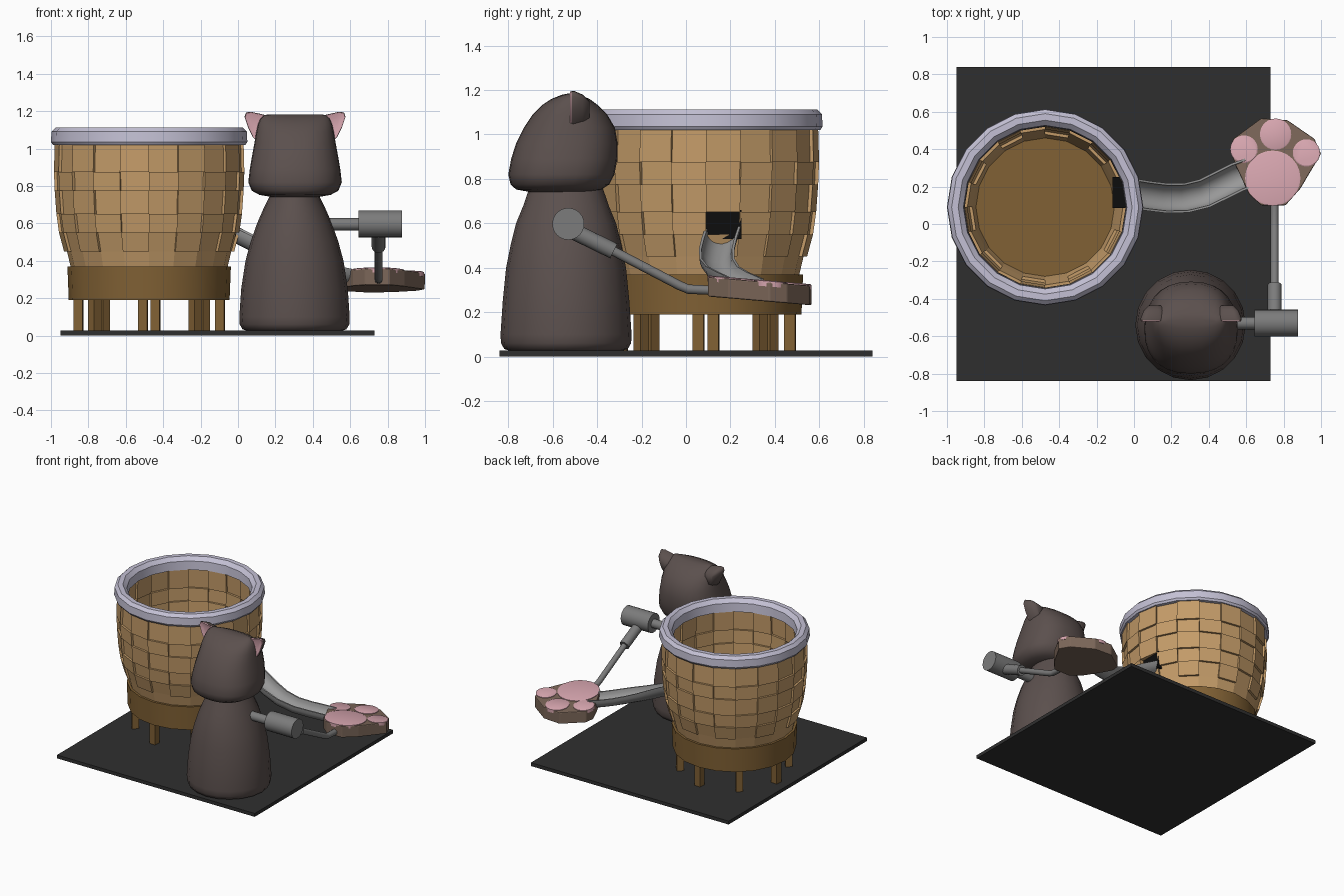
import bpy, bmesh
from math import sin, cos, pi, radians
from mathutils import Vector, Matrix

if "Cube" in bpy.data.objects:
    bpy.data.objects.remove(bpy.data.objects["Cube"])

def mat(name, r, g, b):
    m = bpy.data.materials.new(name)
    m.diffuse_color = (r, g, b, 1)
    m.use_nodes = True
    m.node_tree.nodes["Principled BSDF"].inputs["Base Color"].default_value = m.diffuse_color
    return m

TAN, WOOD = mat("tan", .55, .33, .14), mat("wood", .22, .12, .035)
RIM, DARK = mat("rim", .55, .53, .66), mat("dark", .028, .028, .028)
FUR, PINK = mat("fur", .105, .08, .075), mat("pink", .68, .38, .43)
PAW, METAL = mat("paw", .2, .135, .1), mat("metal", .2, .2, .2)
BLACK, CHUTE = mat("black", .004, .004, .004), mat("chute", .32, .32, .32)

def make(name, verts, faces, m, angle=None):
    me = bpy.data.meshes.new(name)
    me.from_pydata([tuple(v) for v in verts], [], faces)
    bm = bmesh.new()
    bm.from_mesh(me)
    bmesh.ops.recalc_face_normals(bm, faces=bm.faces)
    bm.to_mesh(me)
    bm.free()
    ob = bpy.data.objects.new(name, me)
    bpy.context.collection.objects.link(ob)
    me.materials.append(m)
    if angle:
        bpy.ops.object.select_all(action='DESELECT')
        ob.select_set(True)
        bpy.context.view_layer.objects.active = ob
        bpy.ops.object.shade_smooth_by_angle(angle=radians(angle))
    return ob

def loft(name, rings, m, angle=None, closed=False):
    """Skin equal-sized closed rings; cap both ends unless closed on itself."""
    n, k = len(rings[0]), len(rings)
    faces = [(a * n + i, a * n + (i + 1) % n, (a + 1) % k * n + (i + 1) % n, (a + 1) % k * n + i)
             for a in range(k if closed else k - 1) for i in range(n)]
    if not closed:
        faces += [tuple(range(n)), tuple(range((k - 1) * n, k * n))]
    return make(name, [v for r in rings for v in r], faces, m, angle)

def circle(cx, cy, z, rx, ry, n):
    return [(cx + rx * cos(2 * pi * i / n), cy + ry * sin(2 * pi * i / n), z) for i in range(n)]

def box(name, lo, hi, m):
    return loft(name, [[(lo[0], lo[1], z), (hi[0], lo[1], z), (hi[0], hi[1], z), (lo[0], hi[1], z)]
                       for z in (lo[2], hi[2])], m)

def tube(name, pts, r, m, n=16):
    pts, rings = [Vector(p) for p in pts], []
    for i, p in enumerate(pts):
        d = (pts[min(i + 1, len(pts) - 1)] - pts[max(i - 1, 0)]).normalized()
        q = d.to_track_quat('Z', 'Y')
        rings.append([p + q @ Vector(v) for v in circle(0, 0, 0, r, r, n)])
    return loft(name, rings, m, 40)

# Base plate
box("base_plate", (-.95, -.84, 0), (.73, .84, .026), DARK)

# Basket: bottom tub, legs, rim
CX, CY, N = -.475, .09, 20
loft("basket_bottom", [circle(CX, CY, z, r, r, N) for z, r in ((.19, .43), (.37, .437))], WOOD, 30)
for i in range(8):
    leg = box("basket_leg_%d" % i, (.355, -.025, .026), (.405, .025, .2), WOOD)
    leg.matrix_world = Matrix.Translation((CX, CY, 0)) @ Matrix.Rotation(radians(45 * i - 5), 4, 'Z')
loft("basket_rim", [circle(CX, CY, z, r, r, N) for r, z in
     ((.515, 1.02), (.525, 1.035), (.522, 1.09), (.5, 1.112), (.465, 1.112), (.437, 1.085), (.432, 1.02))],
     RIM, 35, True)

# Woven wall: alternating raised and sunken slats, one left out for the chute opening
levels = [(.365, .435), (.45, .455), (.55, .482), (.65, .496), (.775, .505), (.875, .509), (1.03, .505)]
verts, faces = [], []
for j in range(len(levels) - 1):
    for i in range(N):
        if i == 0 and j == 2:
            continue
        off = 0 if j and (i + j) % 2 else -.016
        b = len(verts)
        for z, r in levels[j:j + 2]:
            for a, dr in ((i, 0), (i + 1, 0), (i + 1, -.05), (i, -.05)):
                t = 2 * pi * a / N
                verts.append((CX + (r + off + dr) * cos(t), CY + (r + off + dr) * sin(t), z))
        faces += [[b + v for v in f] for f in ((0, 1, 2, 3), (4, 5, 6, 7), (0, 1, 5, 4), (1, 2, 6, 5),
                                               (2, 3, 7, 6), (3, 0, 4, 7))]
make("woven_wall", verts, faces, TAN)
box("chute_opening", (-.115, .085, .53), (-.01, .25, .66), BLACK)

# Curved half-pipe chute
P = [Vector(p) for p in ((-.03, .168, .59), (.08, .15, .535), (.18, .138, .485), (.28, .14, .44),
                         (.38, .165, .405), (.47, .21, .38), (.55, .25, .362), (.62, .275, .35))]
section = [(r * cos(a), r * sin(a)) for r, s in ((.08, 1), (.068, -1))
           for a in [pi + (k if s > 0 else 10 - k) * pi / 10 for k in range(11)]]
rings = []
for i, p in enumerate(P):
    d = (P[min(i + 1, len(P) - 1)] - P[max(i - 1, 0)]).normalized()
    side = d.cross(Vector((0, 0, 1))).normalized()
    up = side.cross(d)
    rings.append([p + side * u + up * v for u, v in section])
loft("chute", rings, CHUTE, 40)

# Paw tray with pads, tilted down towards the back
def top(y):
    return .358 - .085 * (y - .1)

outline = [(.515, .39), (.53, .455), (.68, .565), (.82, .555), (.965, .455), (1.0, .375),
           (.89, .19), (.81, .1), (.68, .1), (.615, .16), (.545, .31)]
paw = loft("paw_tray", [[(x, y, top(y) - d) for x, y in outline] for d in (.088, 0)], PAW)
bev = paw.modifiers.new("bevel", 'BEVEL')
bev.width, bev.segments = .006, 2
for name, x, y, r in (("palm_pad", .742, .245, .148), ("toe_pad_left", .588, .4, .074),
                      ("toe_pad_middle", .757, .48, .084), ("toe_pad_right", .922, .38, .073)):
    loft(name, [[(u, v, top(v) + d) for u, v, _ in circle(x, y, 0, s, s, 24)]
                for d, s in ((-.02, r), (.004, r), (.007, r * .93))], PINK, 30)

# Cat body
BX, BY = .302, -.54
loft("cat_body", [circle(BX, BY, z, rx, ry, 20) for z, rx, ry in
     ((.026, .255, .255), (.034, .278, .278), (.06, .293, .293), (.1, .295, .295), (.25, .285, .285),
      (.4, .262, .27), (.5, .235, .25), (.6, .2, .225), (.68, .165, .192), (.76, .125, .165))], FUR, 60)

# Cat head: squarish lower part, rounded crown
rings = []
for z, hx, y0, y1 in ((.74, .12, -.7, -.42), (.752, .19, -.765, -.38), (.775, .232, -.79, -.345),
                      (.82, .25, -.80, -.322), (.89, .242, -.787, -.309), (.96, .23, -.765, -.308),
                      (1.03, .217, -.73, -.32), (1.09, .207, -.69, -.355), (1.13, .198, -.65, -.395),
                      (1.16, .185, -.605, -.435), (1.178, .165, -.56, -.48), (1.183, .14, -.535, -.5)):
    ring = []
    for k in range(28):
        c, s = cos(2 * pi * k / 28), sin(2 * pi * k / 28)
        sq = lambda t: (abs(t) ** .85) * (1 if t > 0 else -1)
        ring.append((BX + .003 + hx * sq(c), (y0 + y1) / 2 + (y1 - y0) / 2 * sq(s), z))
    rings.append(ring)
loft("cat_head", rings, FUR, 60)

# Ears: fur shell bulging backwards, with a pink hollow in front
ear = [(.27, 1.17), (.262, 1.193), (.235, 1.196), (.17, 1.182), (.13, 1.165), (.115, 1.12),
       (.15, 1.06), (.195, 1.03), (.225, 1.06), (.25, 1.11)]
ex, ez = .19, 1.11
for side, s in (("left", -1), ("right", 1)):
    X = BX + .003
    ring = lambda k, y: [(X + s * (ex + (x - ex) * k), y, ez + (z - ez) * k) for x, z in ear]
    loft("ear_" + side, [ring(.9, -.51), ring(1, -.515), ring(1, -.505), ring(.8, -.465), ring(.45, -.435)], FUR, 60)
    loft("inner_ear_" + side, [ring(.98, -.512), ring(.96, -.522), ring(.6, -.514)], PINK, 50)

# Shoulder and jointed arm
tube("shoulder_rod", [(.42, -.53, .595), (.66, -.53, .595)], .033, METAL)
tube("shoulder_drum", [(.645, -.53, .597), (.876, -.53, .597)], .072, METAL, 24)
tube("upper_arm", [(.752, -.52, .57), (.752, -.325, .475)], .037, METAL)
tube("forearm", [(.752, -.35, .487), (.752, -.03, .32), (.752, .01, .303), (.752, .14, .297)], .021, METAL)
